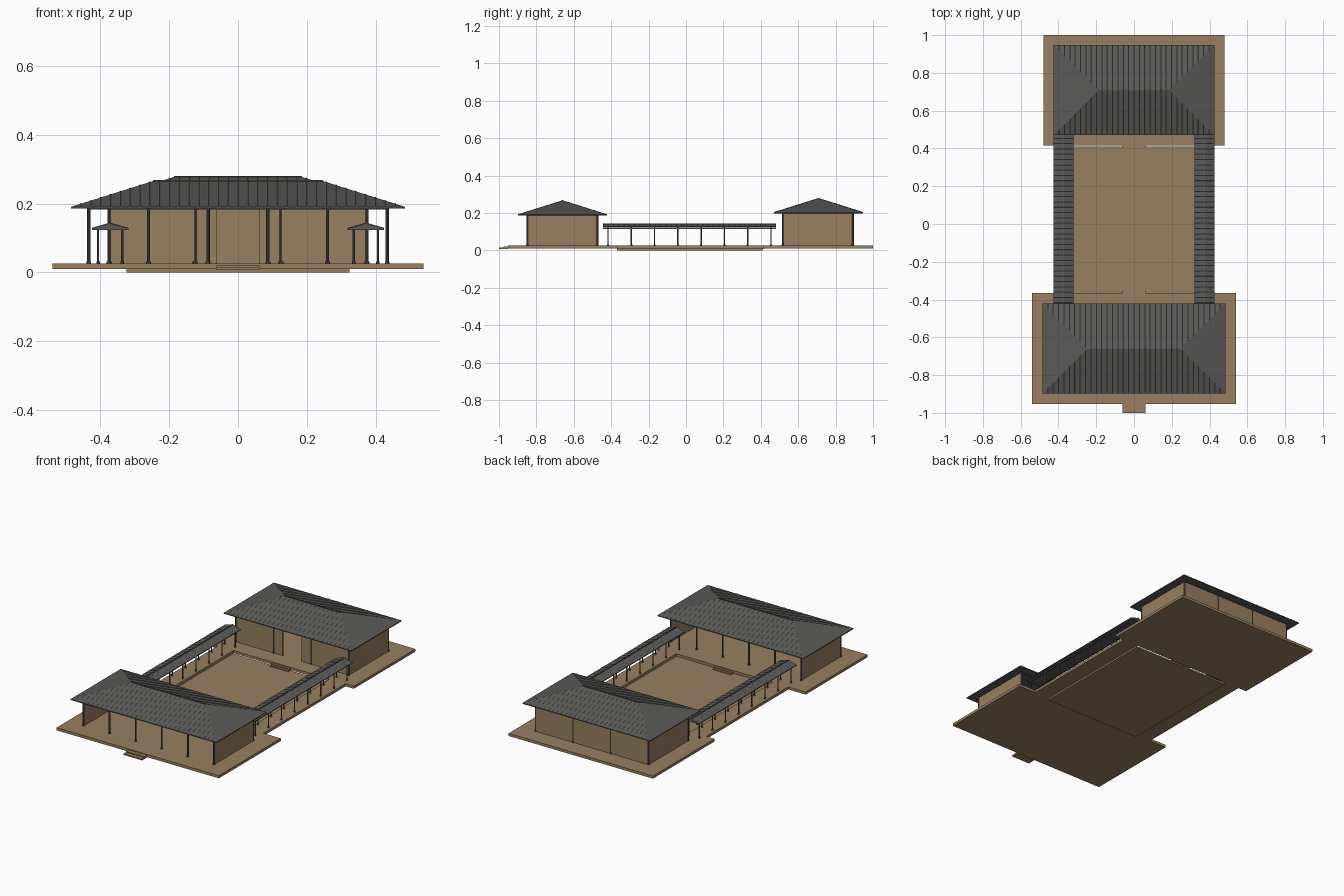
import bpy, bmesh
from mathutils import Vector

cube = bpy.data.objects.get("Cube")
if cube:
    bpy.data.objects.remove(cube)


def material(name, rgb):
    m = bpy.data.materials.new(name)
    m.use_nodes = True
    m.diffuse_color = (*rgb, 1)
    m.node_tree.nodes["Principled BSDF"].inputs["Base Color"].default_value = (*rgb, 1)
    return m


EARTH = material("tan_earth", (0.31, 0.215, 0.117))
TILE = material("grey_tile", (0.10, 0.103, 0.095))
TIMBER = material("dark_timber", (0.085, 0.088, 0.082))

FLOOR = 0.026   # top of the raised terrace
BASE = 0.01     # underside of the terrace, top of the courtyard


def finish(name, bm, mat):
    bmesh.ops.recalc_face_normals(bm, faces=bm.faces)
    me = bpy.data.meshes.new(name)
    bm.to_mesh(me)
    bm.free()
    me.materials.append(mat)
    ob = bpy.data.objects.new(name, me)
    bpy.context.collection.objects.link(ob)
    return ob


def add_box(bm, x0, x1, y0, y1, z0, z1):
    verts = bmesh.ops.create_cube(bm, size=1)["verts"]
    lo, hi = Vector((x0, y0, z0)), Vector((x1, y1, z1))
    for v in verts:
        v.co = (lo + hi) / 2 + v.co * (hi - lo)


def boxes(name, mat, items):
    bm = bmesh.new()
    for item in items:
        add_box(bm, *item)
    return finish(name, bm, mat)


def posts(name, places, top, radius):
    """Round posts, each on a small wider base."""
    bm = bmesh.new()
    for x, y in places:
        for r, z1 in ((radius, top), (radius * 1.5, FLOOR + 0.006)):
            ret = bmesh.ops.create_cone(bm, cap_ends=True, segments=10, radius1=r,
                                        radius2=r, depth=z1 - FLOOR)
            bmesh.ops.translate(bm, verts=ret["verts"], vec=(x, y, (z1 + FLOOR) / 2))
    return finish(name, bm, TIMBER)


def add_rib(bm, low, high, side, lift):
    """Triangular tile rib running from the eave up to the ridge."""
    side, up = Vector(side), Vector((0, 0, lift))
    ends = [[bm.verts.new(p + o) for o in (-side, up, side)]
            for p in (Vector(low), Vector(high))]
    bm.faces.new(ends[0])
    bm.faces.new(ends[1])
    for i in range(3):
        j = (i + 1) % 3
        bm.faces.new((ends[0][i], ends[0][j], ends[1][j], ends[1][i]))


def hip_roof(name, yc, hx, hy, ridge, eave, apex):
    lip = 0.005
    bm = bmesh.new()
    corners = [(-hx, yc - hy), (hx, yc - hy), (hx, yc + hy), (-hx, yc + hy)]
    low = [bm.verts.new((x, y, eave)) for x, y in corners]
    rim = [bm.verts.new((x, y, eave + lip)) for x, y in corners]
    a, b = [bm.verts.new((s * ridge, yc, apex)) for s in (-1, 1)]
    bm.faces.new(low)
    for i in range(4):
        j = (i + 1) % 4
        bm.faces.new((low[i], low[j], rim[j], rim[i]))
    bm.faces.new((rim[0], rim[1], b, a))
    bm.faces.new((rim[2], rim[3], a, b))
    bm.faces.new((rim[1], rim[2], b))
    bm.faces.new((rim[3], rim[0], a))
    finish(name, bm, TILE)

    # tile ribs on the two long slopes, cut short along the hips
    bm = bmesh.new()
    count = int(2 * hx / 0.028)
    for i in range(1, count):
        x = -hx + 2 * hx * i / count
        t = min(1, (hx - abs(x)) / (hx - ridge))
        for s in (-1, 1):
            add_rib(bm, (x, yc + s * hy, eave + lip),
                    (x, yc + s * hy * (1 - t), eave + lip + (apex - eave - lip) * t),
                    (0.003, 0, 0), 0.002)
    finish(name + "_ribs", bm, TILE)
    boxes(name + "_ridge", TILE,
          [(-ridge, ridge, yc - 0.003, yc + 0.003, apex - 0.004, apex + 0.003)])


# Ground: sunken courtyard and the raised terrace around it
boxes("courtyard_floor", EARTH, [(-0.325, 0.325, -0.37, 0.41, 0, BASE)])
boxes("front_terrace", EARTH, [(-0.54, 0.54, -0.953, -0.365, BASE, FLOOR)])
boxes("back_terrace", EARTH, [(-0.48, 0.48, 0.415, 1.0, BASE, FLOOR)])
for side, s in (("left", 1), ("right", -1)):
    xs = sorted((s * 0.32, s * 0.425))
    boxes(side + "_walkway_floor", EARTH, [(*xs, -0.365, 0.415, BASE, FLOOR)])

# Steps: each pair drops from the terrace edge
for name, y, d in (("entrance_steps", -0.953, -1), ("front_court_steps", -0.365, 0.55),
                   ("back_court_steps", 0.415, -0.55)):
    z0 = BASE - 0.002
    boxes(name, EARTH, [(-0.062, 0.062, *sorted((y, y + d * run)), z0, z)
                        for run, z in ((0.024, 0.021), (0.047, 0.015))])

# Front hall: open to both sides, solid end walls
FY0, FY1, FX, FTOP = -0.848, -0.474, 0.434, 0.188
columns = [-FX + 2 * FX * i / 5 for i in range(6)]
posts("front_hall_columns", [(x, y) for x in columns for y in (FY0, FY1)], FTOP, 0.005)
boxes("front_hall_end_walls", EARTH,
      [(s * FX - 0.003, s * FX + 0.003, FY0, FY1, FLOOR, FTOP) for s in (-1, 1)])
boxes("front_hall_beams", TIMBER,
      [(-FX, FX, y - 0.004, y + 0.004, FTOP - 0.005, FTOP) for y in (FY0, FY1)] +
      [(s * FX - 0.004, s * FX + 0.004, FY0, FY1, FTOP - 0.005, FTOP) for s in (-1, 1)])
hip_roof("front_hall_roof", -0.66, 0.485, 0.238, 0.247, 0.186, 0.266)

# Back hall: walled, with a central doorway to the courtyard
BY0, BY1, BX, BTOP = 0.517, 0.892, 0.375, 0.2
posts("back_hall_columns", [(x, y) for x in (-BX, -BX / 3, BX / 3, BX) for y in (BY0, BY1)],
      BTOP, 0.005)
boxes("back_hall_walls", EARTH,
      [(s * BX - 0.003, s * BX + 0.003, BY0, BY1, FLOOR, BTOP) for s in (-1, 1)] +
      [(-BX, BX, BY1 - 0.003, BY1 + 0.003, FLOOR, BTOP)] +
      [(*sorted((s * 0.063, s * BX)), BY0 - 0.003, BY0 + 0.003, FLOOR, BTOP) for s in (-1, 1)])
boxes("back_hall_beams", TIMBER,
      [(-BX, BX, y - 0.004, y + 0.004, BTOP - 0.005, BTOP) for y in (BY0, BY1)] +
      [(s * BX - 0.004, s * BX + 0.004, BY0, BY1, BTOP - 0.005, BTOP) for s in (-1, 1)])
hip_roof("back_hall_roof", 0.709, 0.425, 0.238, 0.186, 0.198, 0.278)

# Covered walkways joining the halls on both sides
WY0, WY1, HALF, EAVE, TOP = -0.445, 0.482, 0.053, 0.124, 0.143
for side, s in (("left", 1), ("right", -1)):
    xc = s * 0.372
    rows = (xc - 0.035, xc + 0.035)
    ys = [-0.417 + 0.1245 * i for i in range(8)]
    posts(side + "_walkway_posts", [(x, y) for x in rows for y in ys], EAVE, 0.0035)
    boxes(side + "_walkway_beams", TIMBER,
          [(x - 0.003, x + 0.003, WY0, WY1, 0.115, 0.121) for x in rows])
    bm = bmesh.new()
    section = ((-HALF, EAVE), (HALF, EAVE), (HALF, EAVE + 0.004), (0, TOP), (-HALF, EAVE + 0.004))
    end = bm.faces.new([bm.verts.new((xc + x, WY0, z)) for x, z in section])
    ret = bmesh.ops.extrude_face_region(bm, geom=[end], use_keep_orig=True)
    bmesh.ops.translate(bm, vec=(0, WY1 - WY0, 0),
                        verts=[g for g in ret["geom"] if isinstance(g, bmesh.types.BMVert)])
    for i in range(1, 33):
        y = WY0 + (WY1 - WY0) * i / 33
        for d in (-1, 1):
            add_rib(bm, (xc + d * HALF, y, EAVE + 0.004), (xc, y, TOP), (0, 0.003, 0), 0.002)
    add_box(bm, xc - 0.003, xc + 0.003, WY0, WY1, TOP - 0.003, TOP + 0.002)
    finish(side + "_walkway_roof", bm, TILE)
